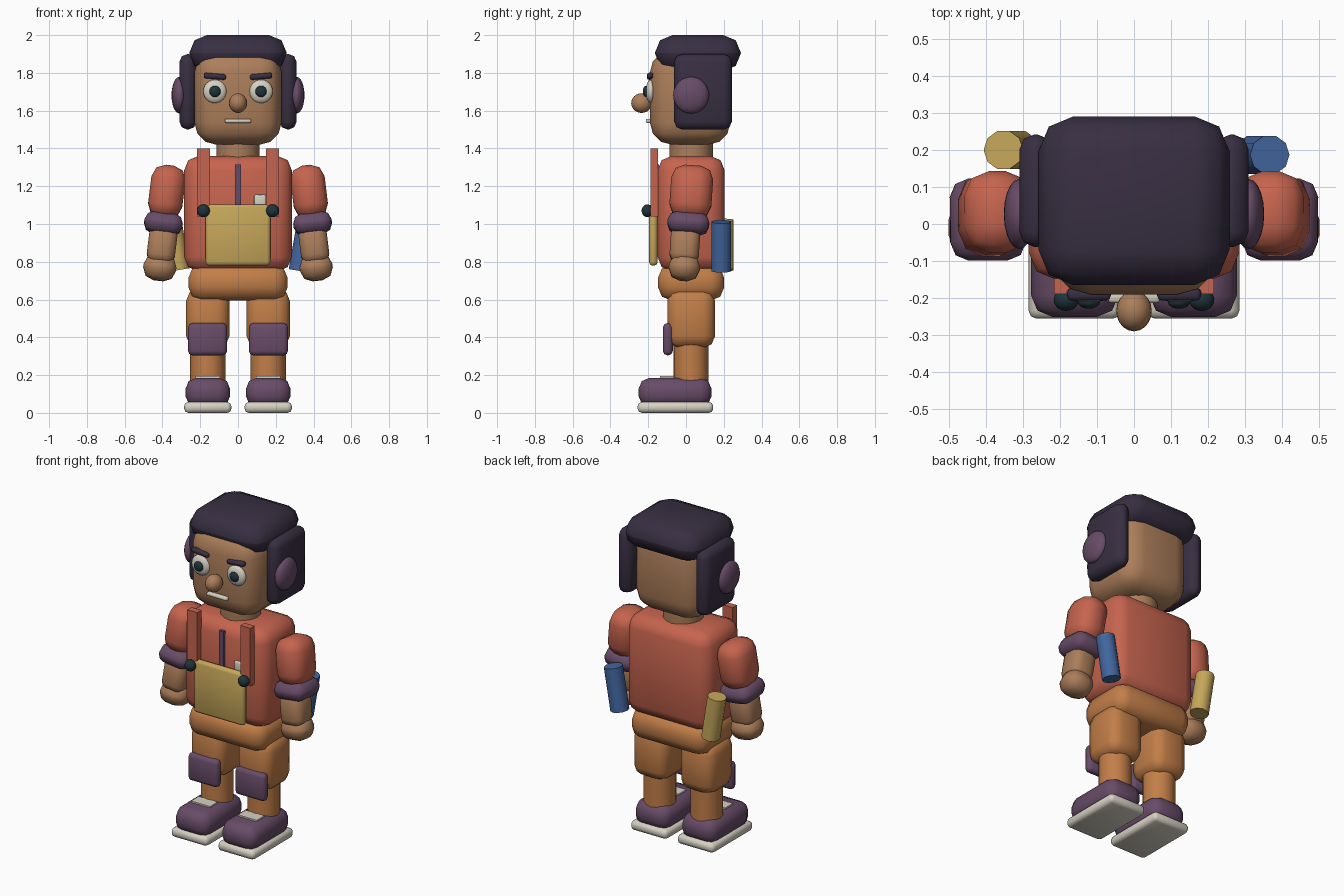
import bpy, math
from mathutils import Vector

cube = bpy.data.objects.get("Cube")
if cube:
    bpy.data.objects.remove(cube, do_unlink=True)


def material(name, *srgb):
    """Flat colour from 0-255 display values."""
    lin = [((c / 255 + 0.055) / 1.055) ** 2.4 for c in srgb] + [1]
    m = bpy.data.materials.new(name)
    m.use_nodes = True
    m.diffuse_color = lin
    bsdf = m.node_tree.nodes["Principled BSDF"]
    bsdf.inputs["Base Color"].default_value = lin
    bsdf.inputs["Roughness"].default_value = 0.8
    return m


SKIN = material("skin", 172, 126, 90)
HAIR = material("dark_hair", 56, 47, 66)
PURPLE = material("plum", 104, 76, 104)
RED = material("brick_red", 198, 100, 78)
ORANGE = material("orange_brown", 194, 126, 72)
YELLOW = material("mustard", 198, 167, 90)
BLUE = material("blue", 66, 102, 158)
WHITE = material("off_white", 214, 209, 195)
TEAL = material("dark_teal", 30, 52, 58)


def finish(name, mat, rot):
    o = bpy.context.object
    o.name = name
    o.rotation_euler = [math.radians(a) for a in rot]
    o.data.materials.append(mat)
    return o


def smooth():
    bpy.ops.object.shade_smooth_by_angle(angle=math.radians(50))


def box(name, mat, center, size, bevel=0.0, rot=(0, 0, 0), segments=2):
    bpy.ops.mesh.primitive_cube_add(size=1, location=center)
    o = finish(name, mat, rot)
    o.scale = size
    bpy.ops.object.transform_apply(location=False, rotation=False, scale=True)
    if bevel:
        mod = o.modifiers.new("rounding", "BEVEL")
        mod.width, mod.segments, mod.limit_method = bevel, segments, "NONE"
        bpy.ops.object.modifier_apply(modifier=mod.name)
        smooth()
    return o


def ball(name, mat, center, radii, segs=20, rings=12):
    bpy.ops.mesh.primitive_uv_sphere_add(segments=segs, ring_count=rings, radius=1, location=center)
    o = finish(name, mat, (0, 0, 0))
    o.scale = radii
    bpy.ops.object.transform_apply(location=False, rotation=False, scale=True)
    smooth()
    return o


def rod(name, mat, start, end, radius, sides=16):
    a, b = Vector(start), Vector(end)
    bpy.ops.mesh.primitive_cylinder_add(vertices=sides, radius=radius, depth=(b - a).length,
                                        location=(a + b) / 2)
    o = finish(name, mat, (0, 0, 0))
    o.rotation_euler = (b - a).to_track_quat("Z", "Y").to_euler()
    smooth()
    return o


# Head and hair
box("head", SKIN, (0, 0.022, 1.67), (0.46, 0.425, 0.5), 0.115, segments=3)
box("hair_cap", HAIR, (0, 0.063, 1.905), (0.515, 0.455, 0.19), 0.093)
rod("neck", SKIN, (0, 0.027, 1.32), (0, 0.027, 1.46), 0.115)
ball("nose", SKIN, (0, -0.235, 1.64), (0.048, 0.055, 0.052))
box("mouth", WHITE, (0, -0.198, 1.546), (0.14, 0.03, 0.022), 0.008)

# Torso and hips
box("torso", RED, (0, 0.027, 1.055), (0.57, 0.355, 0.61), 0.075)
box("hips", ORANGE, (0, 0.027, 0.69), (0.525, 0.35, 0.19), 0.07)
box("bib", YELLOW, (0, -0.173, 0.942), (0.343, 0.044, 0.325), 0.018)
box("zipper", PURPLE, (0, -0.153, 1.205), (0.03, 0.02, 0.22))
box("chest_tag", WHITE, (0.117, -0.153, 1.12), (0.062, 0.02, 0.07), 0.008)

# Mirrored parts
for s, side in ((1, "left"), (-1, "right")):
    # Face
    ball(side + "_eye", WHITE, (s * 0.122, -0.187, 1.702), (0.062, 0.026, 0.062))
    ball(side + "_pupil", TEAL, (s * 0.122, -0.211, 1.702), (0.03, 0.018, 0.03))
    box(side + "_eyebrow", HAIR, (s * 0.122, -0.19, 1.782), (0.118, 0.034, 0.03), 0.012,
        (0, -s * 5, 0))
    box(side + "_side_hair", HAIR, (s * 0.265, 0.09, 1.7), (0.09, 0.305, 0.4), 0.042)
    ball(side + "_ear_cover", PURPLE, (s * 0.31, 0.027, 1.682), (0.042, 0.095, 0.097))

    # Overall straps and buttons
    box(side + "_strap", RED, (s * 0.182, -0.168, 1.22), (0.068, 0.042, 0.36))
    ball(side + "_button", TEAL, (s * 0.183, -0.205, 1.07), (0.034, 0.03, 0.034))

    # Arm hangs slightly outward and forward
    tilt = (-4, -s * 7, 0)
    box(side + "_sleeve", RED, (s * 0.377, 0.028, 1.17), (0.182, 0.222, 0.28), 0.07, tilt)
    box(side + "_cuff", PURPLE, (s * 0.395, 0.012, 1.003), (0.205, 0.222, 0.112), 0.05, tilt)
    box(side + "_forearm", SKIN, (s * 0.402, -0.006, 0.89), (0.15, 0.155, 0.2), 0.045, tilt)
    box(side + "_hand", SKIN, (s * 0.414, -0.009, 0.77), (0.175, 0.165, 0.14), 0.062, tilt)

    # Leg
    box(side + "_thigh", ORANGE, (s * 0.16, 0.027, 0.5), (0.228, 0.252, 0.31), 0.06)
    rod(side + "_shin", ORANGE, (s * 0.16, 0.026, 0.12), (s * 0.16, 0.026, 0.4), 0.093)
    box(side + "_knee_pad", PURPLE, (s * 0.161, -0.096, 0.39), (0.206, 0.052, 0.17), 0.022)

    # Shoe
    box(side + "_shoe", PURPLE, (s * 0.16, -0.058, 0.108), (0.236, 0.386, 0.155), 0.058)
    box(side + "_sole", WHITE, (s * 0.16, -0.056, 0.029), (0.25, 0.4, 0.058), 0.022)
    box(side + "_lace_plate", WHITE, (s * 0.16, -0.1, 0.19), (0.13, 0.075, 0.009))

# Canisters behind the waist
rod("left_canister", BLUE, (0.322, 0.187, 0.752), (0.367, 0.187, 1.012), 0.054, 10)
rod("right_canister", YELLOW, (-0.31, 0.2, 0.757), (-0.353, 0.2, 1.02), 0.054, 10)
